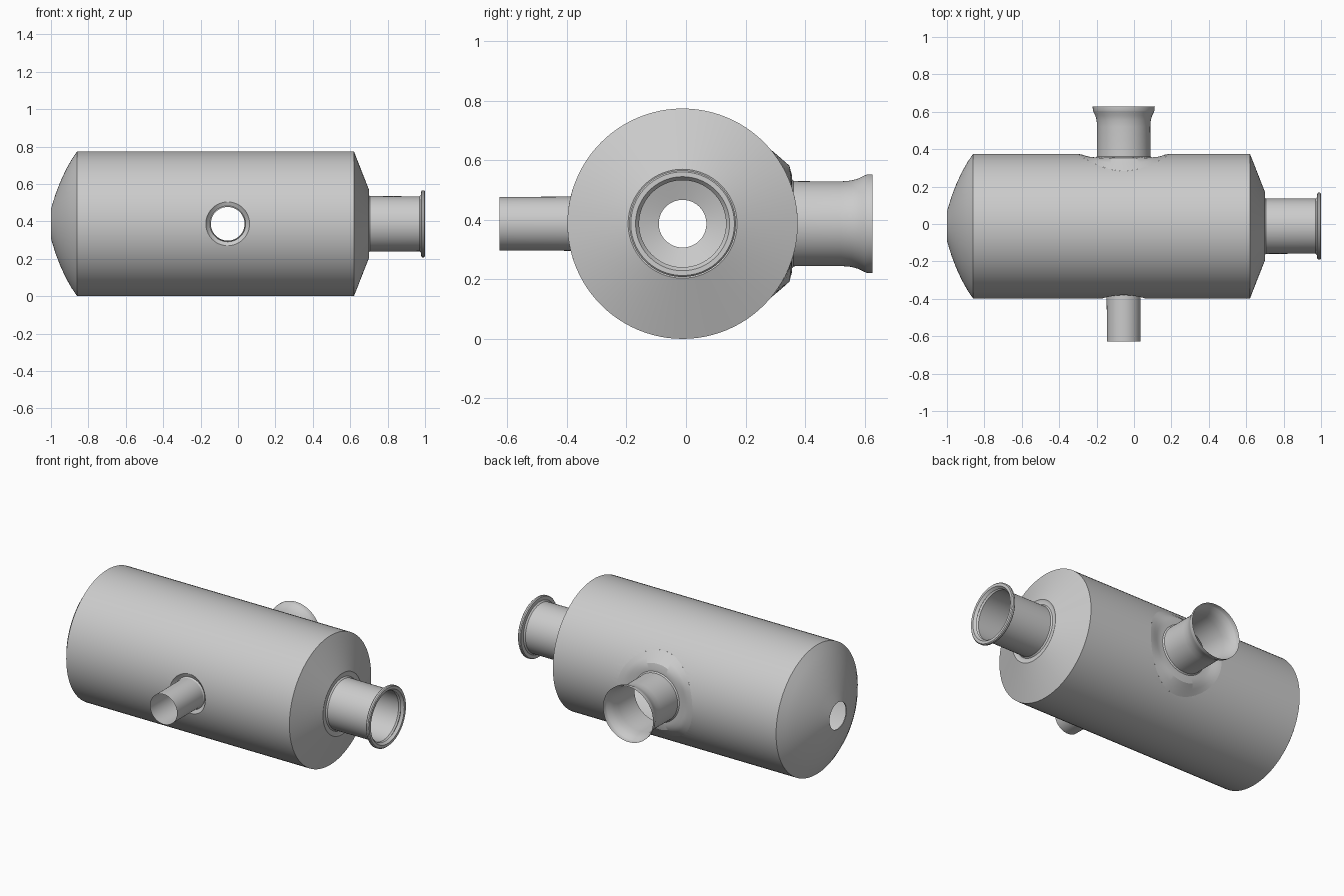
import bpy, bmesh
from math import sin, cos, pi, sqrt
from mathutils import Matrix

if "Cube" in bpy.data.objects:
    bpy.data.objects.remove(bpy.data.objects["Cube"])

CY, CZ, R = -0.0115, 0.387, 0.387   # tank axis and radius
NX = -0.055                         # x of the side nozzles
SEG = 96


def finish(name, bm, angle=30):
    bmesh.ops.recalc_face_normals(bm, faces=bm.faces)
    me = bpy.data.meshes.new(name)
    bm.to_mesh(me)
    bm.free()
    ob = bpy.data.objects.new(name, me)
    bpy.context.collection.objects.link(ob)
    smooth(ob, angle)
    return ob


def smooth(ob, angle=30):
    bpy.ops.object.select_all(action='DESELECT')
    ob.select_set(True)
    bpy.context.view_layer.objects.active = ob
    bpy.ops.object.shade_smooth_by_angle(angle=angle * pi / 180)


def skin(name, rings, closed=False):
    """Join equal-length rings of points with quads."""
    bm = bmesh.new()
    loops = [[bm.verts.new(p) for p in r] for r in rings]
    pairs = list(zip(loops, loops[1:]))
    if closed:
        pairs.append((loops[-1], loops[0]))
    for a, b in pairs:
        for i in range(len(a)):
            j = (i + 1) % len(a)
            bm.faces.new((a[i], a[j], b[j], b[i]))
    return finish(name, bm)


def x_ring(x, r):
    return [(x, CY + r * cos(2 * pi * i / SEG), CZ + r * sin(2 * pi * i / SEG)) for i in range(SEG)]


def side_nozzle(name, side, flat, collar, pipe):
    """Collar blends from the tank wall (t=0) to a flat seat (t=1), then the pipe."""
    rings = []
    for r, t in collar:
        ring = []
        for i in range(SEG):
            a = 2 * pi * i / SEG
            dz = r * sin(a)
            y = (1 - t) * sqrt(R * R - dz * dz) + t * flat
            ring.append((NX + r * cos(a), CY + side * y, CZ + dz))
        rings.append(ring)
    for y, r in pipe:
        rings.append([(NX + r * cos(2 * pi * i / SEG), y, CZ + r * sin(2 * pi * i / SEG))
                      for i in range(SEG)])
    return skin(name, rings)


def cut_hole(target, side, r):
    bm = bmesh.new()
    bmesh.ops.create_cone(bm, cap_ends=True, segments=SEG, radius1=r, radius2=r, depth=0.5,
                          matrix=Matrix.Translation((NX, CY + side * 0.4, CZ)) @ Matrix.Rotation(pi / 2, 4, 'X'))
    cutter = finish("hole_cutter", bm)
    cutter.hide_render = True
    m = target.modifiers.new("hole", 'BOOLEAN')
    m.operation, m.solver, m.object = 'DIFFERENCE', 'EXACT', cutter
    bpy.context.view_layer.objects.active = target
    bpy.ops.object.modifier_apply(modifier=m.name)
    bpy.data.objects.remove(cutter)


# Tank shell: domed left end, straight barrel, conical right end
T = 0.005
dome = [(-1.0, 0.08), (-0.975, 0.16), (-0.95, 0.225), (-0.92, 0.29), (-0.89, 0.343), (-0.86, R)]
barrel = [(-0.86 + 1.48 * i / 16, R) for i in range(1, 17)]
outer = dome + barrel + [(0.70, 0.183)]
inner = [(x + T if x < -0.8 else x - T if x > 0.6 else x, r - T if r > 0.1 else r)
         for x, r in reversed(outer)]
tank = skin("tank_shell", [x_ring(*p) for p in outer + inner], closed=True)
cut_hole(tank, 1, 0.25)
cut_hole(tank, -1, 0.117)
smooth(tank, 25)

# End pipe with seat ring and rolled flange
skin("end_pipe", [x_ring(*p) for p in [
    (0.70, 0.183), (0.695, 0.170), (0.697, 0.155), (0.705, 0.148), (0.97, 0.147), (0.978, 0.155),
    (0.98, 0.175), (0.985, 0.179), (0.995, 0.179), (1.0, 0.174), (1.0, 0.158), (0.985, 0.146)]])

# Large flared nozzle at the back
side_nozzle("back_nozzle", 1, 0.367,
            [(0.25, 0), (0.22, 0.25), (0.195, 0.75), (0.165, 1), (0.15, 1)],
            [(0.362, 0.143), (0.52, 0.142), (0.555, 0.145), (0.58, 0.152),
             (0.60, 0.162), (0.607, 0.165), (0.627, 0.166)])

# Small straight nozzle at the front
side_nozzle("front_nozzle", -1, 0.362,
            [(0.117, 0), (0.105, 0.7), (0.096, 1)],
            [(-0.382, 0.091), (-0.627, 0.09)])
